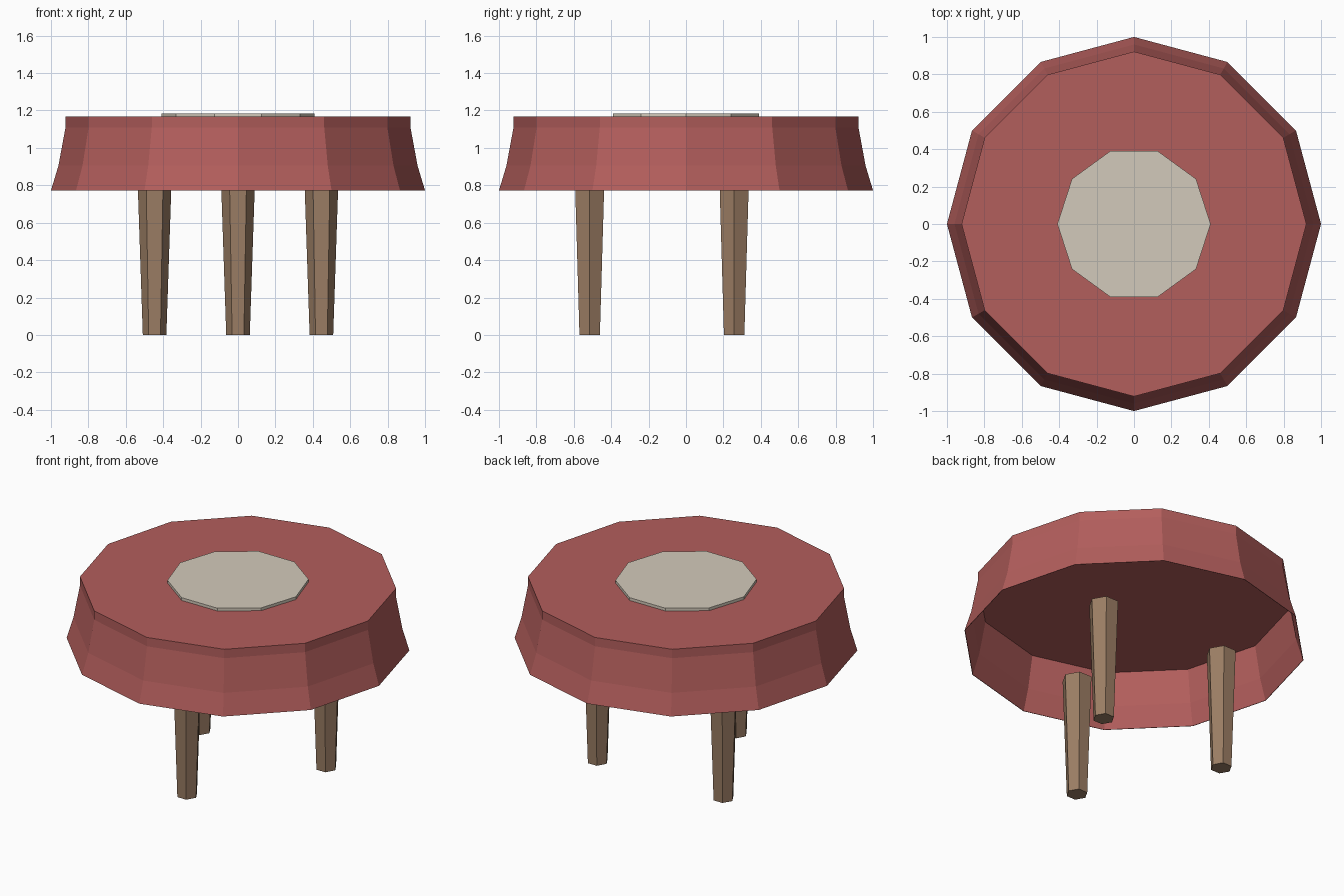
import bpy, bmesh
from math import sin, cos, radians, tau

if "Cube" in bpy.data.objects:
    bpy.data.objects.remove(bpy.data.objects["Cube"], do_unlink=True)


def material(name, color):
    mat = bpy.data.materials.new(name)
    mat.use_nodes = True
    mat.diffuse_color = color
    mat.node_tree.nodes["Principled BSDF"].inputs["Base Color"].default_value = color
    return mat


def lathe(name, profile, sides, mat, center=(0, 0)):
    """Closed, flat-shaded solid through (radius, height) rings."""
    bm = bmesh.new()
    rings = [[bm.verts.new((r * cos(tau * i / sides), r * sin(tau * i / sides), z))
              for i in range(sides)] for r, z in profile]
    for low, high in zip(rings, rings[1:]):
        for i in range(sides):
            j = (i + 1) % sides
            bm.faces.new((low[i], low[j], high[j], high[i]))
    bm.faces.new(rings[0][::-1])
    bm.faces.new(rings[-1])
    mesh = bpy.data.meshes.new(name)
    bm.to_mesh(mesh)
    bm.free()
    mesh.materials.append(mat)
    obj = bpy.data.objects.new(name, mesh)
    obj.location = (*center, 0)
    bpy.context.collection.objects.link(obj)
    return obj


red = material("muted red", (0.45, 0.112, 0.107, 1))
cream = material("pale cream", (0.65, 0.59, 0.495, 1))
brown = material("wood brown", (0.33, 0.207, 0.128, 1))

# Flared twelve-sided top: thin hollow skirt under a solid slab
skirt = [(1.0, 0.772), (0.96, 0.905), (0.922, 1.11)]
inner = [(r - 0.003, z) for r, z in reversed(skirt)]
lathe("flared_top", inner + skirt + [(0.922, 1.167)], 12, red)

# Thin ten-sided plate in the middle
lathe("center_plate", [(0.41, 1.167), (0.41, 1.185)], 10, cream)

# Three tapered hexagonal legs ending level with the rim
for name, angle in (("left_leg", 30), ("right_leg", 150), ("front_leg", 270)):
    a = radians(angle)
    lathe(name, [(0.063, 0), (0.089, 0.772)], 6, brown, (0.515 * cos(a), 0.515 * sin(a)))
